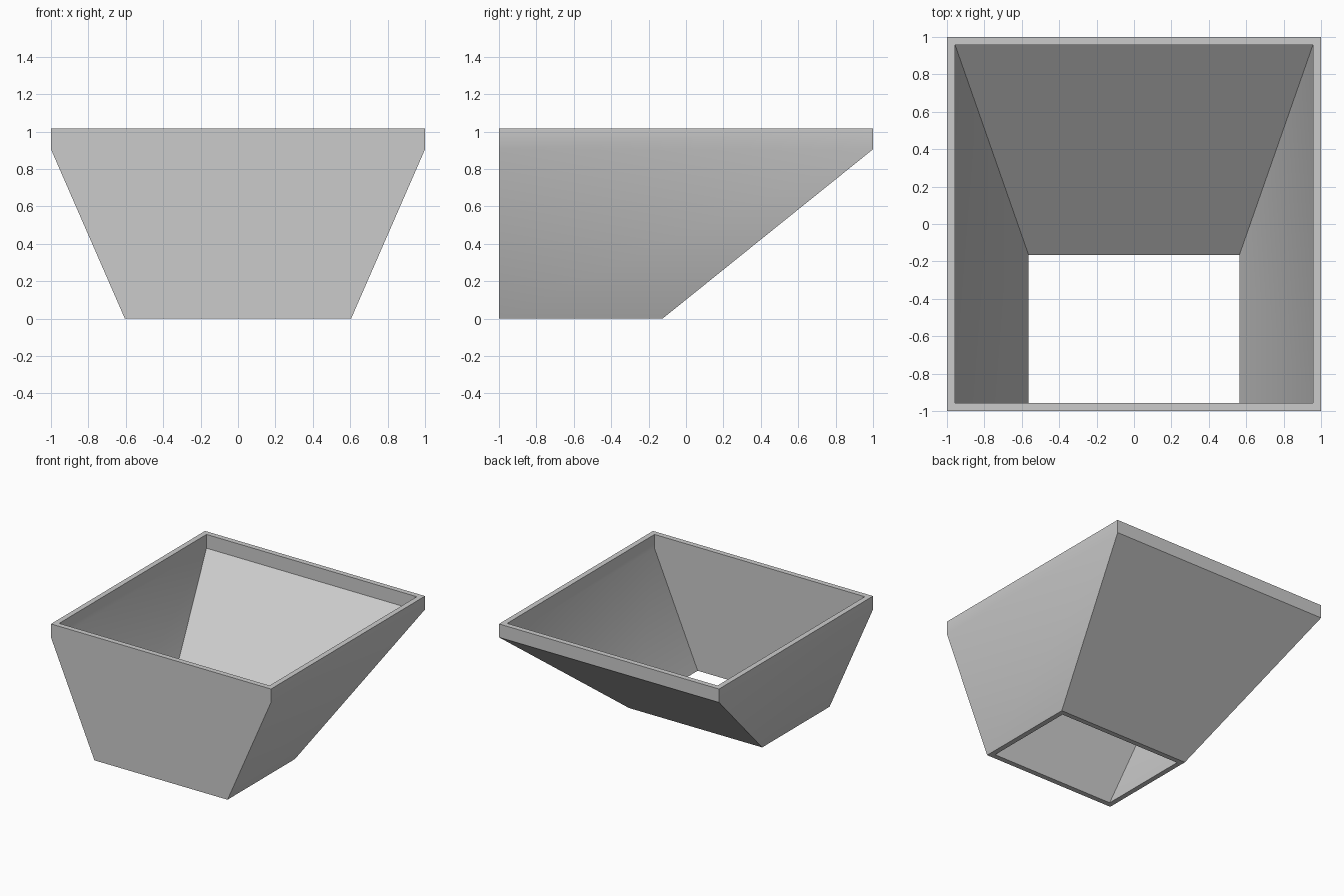
import bpy
import bmesh

cube = bpy.data.objects.get("Cube")
if cube:
    bpy.data.objects.remove(cube, do_unlink=True)

grey = bpy.data.materials.new("light grey")
grey.use_nodes = True
colour = (0.6, 0.6, 0.6, 1)
grey.diffuse_color = colour
grey.node_tree.nodes["Principled BSDF"].inputs["Base Color"].default_value = colour


def ring(bm, half_x, front, back, z):
    """Rectangular loop of four vertices, counter-clockwise from above."""
    corners = ((-half_x, front), (half_x, front), (half_x, back), (-half_x, back))
    return [bm.verts.new((x, y, z)) for x, y in corners]


# Hopper shell: loops run up the outside, over the rim, down the inside
bm = bmesh.new()
loops = [
    ring(bm, 0.605, -1, -0.125, 0),
    ring(bm, 1, -1, 1, 0.905),
    ring(bm, 1, -1, 1, 1.015),
    ring(bm, 0.956, -0.956, 0.956, 1.015),
    ring(bm, 0.956, -0.956, 0.956, 0.902),
    ring(bm, 0.563, -0.956, -0.167, 0),
]
for lower, upper in zip(loops, loops[1:] + loops[:1]):
    for i in range(4):
        j = (i + 1) % 4
        bm.faces.new((lower[i], lower[j], upper[j], upper[i]))
bmesh.ops.recalc_face_normals(bm, faces=bm.faces)

mesh = bpy.data.meshes.new("hopper")
bm.to_mesh(mesh)
bm.free()
mesh.materials.append(grey)
hopper = bpy.data.objects.new("hopper", mesh)
bpy.context.collection.objects.link(hopper)

# Soft shading where the sides meet the rim band, crisp corners elsewhere
bpy.ops.object.select_all(action="DESELECT")
hopper.select_set(True)
bpy.context.view_layer.objects.active = hopper
bpy.ops.object.shade_smooth_by_angle(angle=0.524)
